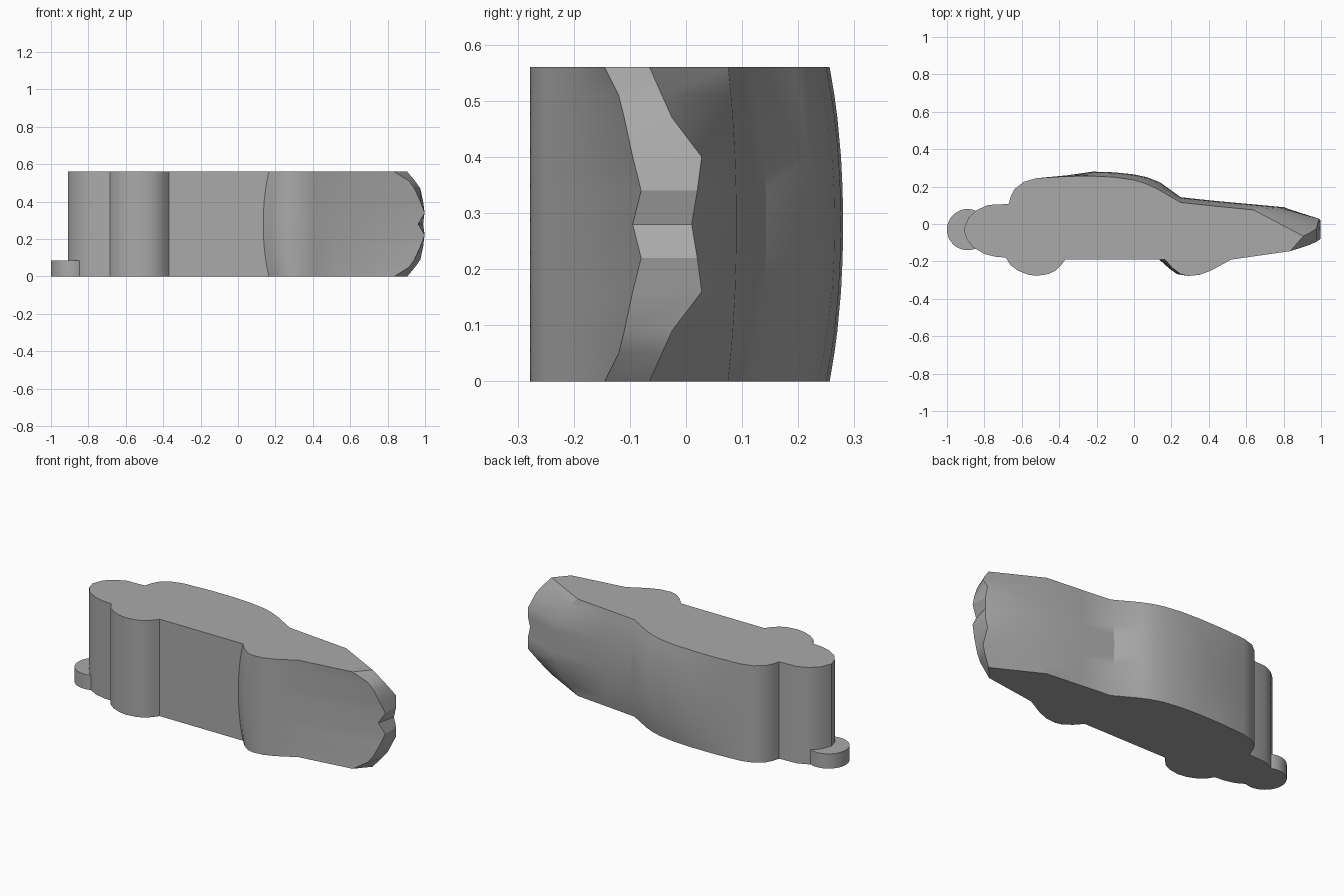
import bpy, bmesh, math

cube = bpy.data.objects.get("Cube")
if cube:
    bpy.data.objects.remove(cube)

grey = bpy.data.materials.new("plain_grey")
grey.use_nodes = True
colour = (0.4, 0.4, 0.4, 1)
grey.diffuse_color = colour
grey.node_tree.nodes["Principled BSDF"].inputs["Base Color"].default_value = colour

HEIGHT = 0.56
MID = HEIGHT / 2


def finish(obj, angle):
    obj.data.materials.append(grey)
    bpy.ops.object.select_all(action='DESELECT')
    obj.select_set(True)
    bpy.context.view_layer.objects.active = obj
    bpy.ops.object.shade_smooth_by_angle(angle=math.radians(angle))


# Roof and hood: edge profile (x, y) with the bulge (dx, dy) reached mid-width
roof = [(0.64, 0.075, 0.16, 0.015), (0.44, 0.095, 0, 0.028), (0.25, 0.115, 0, 0.028),
        (0.12, 0.19, 0.02, 0.032), (0.06, 0.217, 0.01, 0.033), (0, 0.235, 0, 0.03),
        (-0.1, 0.25, 0, 0.026), (-0.22, 0.256, 0, 0.024), (-0.36, 0.255, 0, 0.005)]
# Rear window, boot and rear end
rear = [(-0.52, 0.245), (-0.59, 0.225), (-0.64, 0.185), (-0.66, 0.145), (-0.67, 0.107),
        (-0.78, 0.102), (-0.84, 0.075), (-0.885, 0.035), (-0.91, -0.03), (-0.895, -0.08),
        (-0.86, -0.125), (-0.8, -0.16), (-0.74, -0.175), (-0.685, -0.18)]
# Underside with both wheel bulges
under = [(-0.66, -0.22), (-0.62, -0.25), (-0.57, -0.27), (-0.52, -0.277), (-0.46, -0.268),
         (-0.42, -0.25), (-0.39, -0.22), (-0.368, -0.19), (0.165, -0.19, -0.03, 0),
         (0.205, -0.235, -0.02, 0), (0.25, -0.268, -0.02, 0), (0.29, -0.278), (0.35, -0.272),
         (0.41, -0.25), (0.52, -0.19)]
profile = [tuple(p) + (0,) * (4 - len(p)) for p in roof + rear + under]

# Nose at each half-width level: z, lower edge (x, y), upper edge (x, y)
nose = [(0, (0.835, -0.145), (0.905, -0.065)),
        (0.05, (0.915, -0.12), (0.947, -0.043)),
        (0.09, (0.943, -0.11), (0.975, -0.025)),
        (0.16, (0.975, -0.095), (0.99, 0.028)),
        (0.22, (0.998, -0.08), (0.997, 0.02)),
        (MID, (0.963, -0.095), (0.99, 0.01))]
levels = nose + [(HEIGHT - z, lo, up) for z, lo, up in reversed(nose[:-1])]

# Body: stacked cross-sections joined by side faces
bm = bmesh.new()
rings = []
for z, lower, upper in levels:
    bulge = 1 - abs((z - MID) / MID) ** 2.2
    points = [(x + dx * bulge, y + dy * bulge) for x, y, dx, dy in profile]
    rings.append([bm.verts.new((x, y, z)) for x, y in points + [lower, upper]])
for a, b in zip(rings, rings[1:]):
    for i in range(len(a)):
        j = (i + 1) % len(a)
        bm.faces.new((a[i], a[j], b[j], b[i]))
bm.faces.new(rings[0][::-1])
bm.faces.new(rings[-1])
bmesh.ops.recalc_face_normals(bm, faces=bm.faces)
mesh = bpy.data.meshes.new("car_body")
bm.to_mesh(mesh)
bm.free()
body = bpy.data.objects.new("car_body", mesh)
bpy.context.collection.objects.link(body)
finish(body, 28)

# Round tab at the rear
bpy.ops.mesh.primitive_cylinder_add(vertices=48, radius=0.11, depth=0.085,
                                    location=(-0.89, -0.03, 0.0425))
tab = bpy.context.object
tab.name = "rear_tab"
finish(tab, 30)
